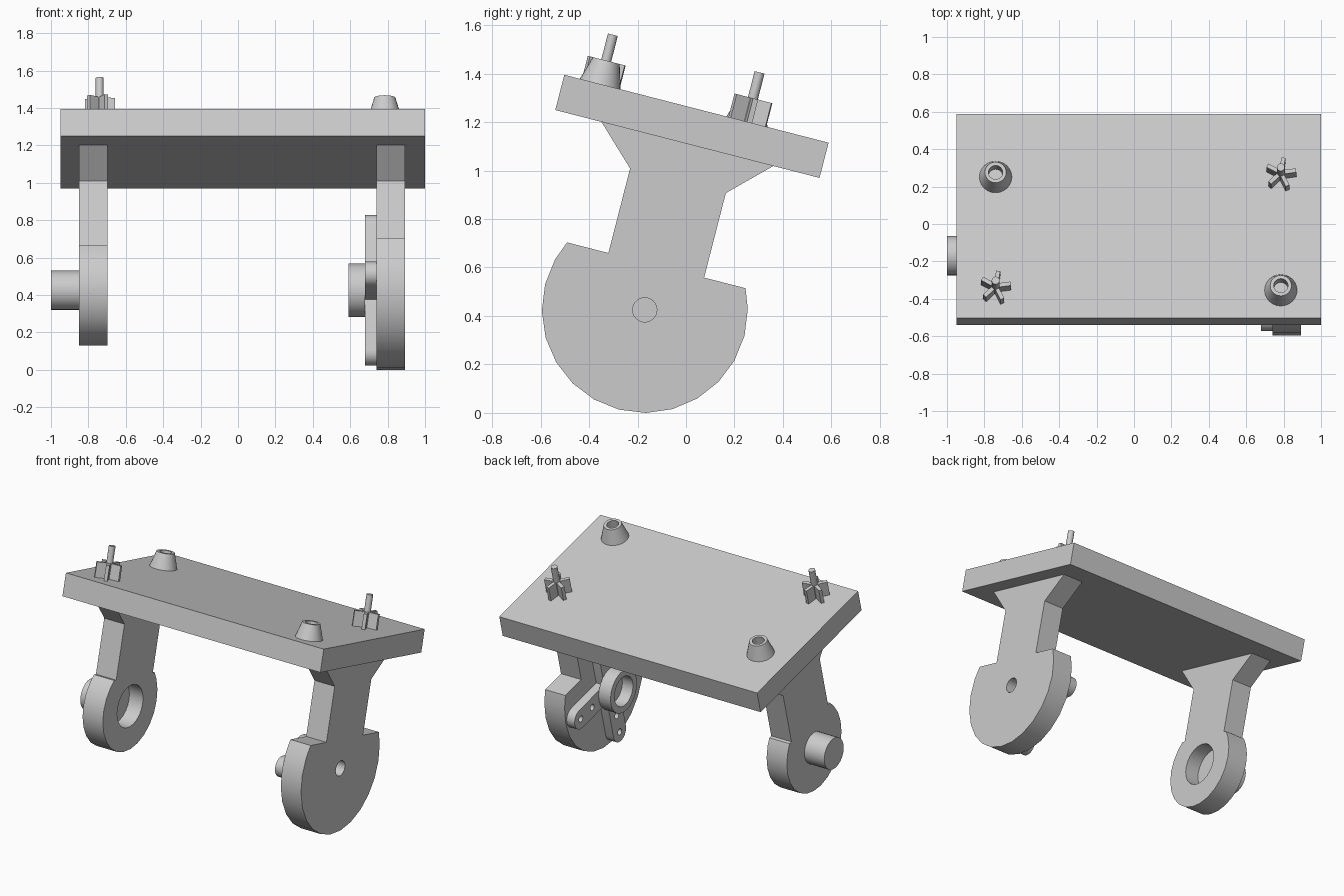
import bpy, bmesh
from math import sin, cos, asin, pi, radians
from mathutils import Matrix, Vector

cube = bpy.data.objects.get("Cube")
if cube:
    bpy.data.objects.remove(cube, do_unlink=True)

# Everything is laid out around the wheel axle, then tilted with the deck
TILT = Matrix.Translation((0, -0.17, 0.425)) @ Matrix.Rotation(radians(-14.4), 4, 'X')
ALONG_X = Matrix.Rotation(pi / 2, 4, 'Y')
SEGMENTS = 24
DECK_BOTTOM, DECK_TOP = 0.707, 0.857

grey = bpy.data.materials.new("plain grey")
grey.use_nodes = True
grey.diffuse_color = (0.6, 0.6, 0.6, 1)
grey.node_tree.nodes["Principled BSDF"].inputs["Base Color"].default_value = (0.6, 0.6, 0.6, 1)
parts = []


def finish(bm, name):
    bmesh.ops.recalc_face_normals(bm, faces=bm.faces)
    bm.transform(TILT)
    mesh = bpy.data.meshes.new(name)
    bm.to_mesh(mesh)
    bm.free()
    mesh.materials.append(grey)
    obj = bpy.data.objects.new(name, mesh)
    bpy.context.collection.objects.link(obj)
    parts.append(obj)
    return obj


def extrude(name, outline, x0, x1):
    """Prism from an outline in the side plane."""
    bm = bmesh.new()
    face = bm.faces.new([bm.verts.new((x0, v, w)) for v, w in outline])
    new = bmesh.ops.extrude_face_region(bm, geom=[face])["geom"]
    verts = [g for g in new if isinstance(g, bmesh.types.BMVert)]
    bmesh.ops.translate(bm, verts=verts, vec=(x1 - x0, 0, 0))
    return finish(bm, name)


def lathe(name, profile, matrix):
    """Spin a (radius, height) profile that starts and ends on the axis."""
    bm = bmesh.new()
    verts = [bm.verts.new((r, 0, h)) for r, h in profile]
    edges = [bm.edges.new(pair) for pair in zip(verts, verts[1:])]
    bmesh.ops.spin(bm, geom=verts + edges, cent=(0, 0, 0), axis=(0, 0, 1),
                   angle=2 * pi, steps=SEGMENTS)
    bmesh.ops.remove_doubles(bm, verts=bm.verts, dist=0.0005)
    bm.transform(matrix)
    return finish(bm, name)


def x_cylinder(name, radius, x0, x1, v=0, w=0):
    return lathe(name, [(0, x0), (radius, x0), (radius, x1), (0, x1)],
                 Matrix.Translation((0, v, w)) @ ALONG_X)


def cut(obj, cutter):
    """Subtract the cutter, then discard it."""
    mod = obj.modifiers.new("hole", 'BOOLEAN')
    mod.operation, mod.solver, mod.object = 'DIFFERENCE', 'EXACT', cutter
    cutter.hide_render = True
    graph = bpy.context.evaluated_depsgraph_get()
    mesh = bpy.data.meshes.new_from_object(obj.evaluated_get(graph))
    obj.modifiers.clear()
    obj.data = mesh
    parts.remove(cutter)
    bpy.data.objects.remove(cutter, do_unlink=True)


def leg_outline(radius, shoulder=0.19, neck=0.204, flare=0.366):
    """Round foot cut flat at the shoulder, straight neck, flared top."""
    start = asin(shoulder / radius)
    step = 2 * pi / SEGMENTS
    angles = [start] + [k * step for k in range(SEGMENTS, -SEGMENTS, -1)
                        if -pi - start + 0.02 < k * step < start - 0.02] + [-pi - start]
    foot = [(radius * cos(a), radius * sin(a)) for a in angles]
    return foot + [(-neck, shoulder), (-neck, 0.55), (-flare, DECK_BOTTOM),
                   (flare, DECK_BOTTOM), (neck, 0.55), (neck, shoulder)]


# Deck
extrude("deck", [(-0.563, DECK_BOTTOM), (0.563, DECK_BOTTOM),
                 (0.563, DECK_TOP), (-0.563, DECK_TOP)], -0.95, 1.0)

# Large leg with an axle hole
large_leg = extrude("large_leg", leg_outline(0.425), 0.74, 0.893)
cut(large_leg, x_cylinder("axle_cutter", 0.05, 0.7, 0.95))

# Small leg with a blind recess inside and a shaft outside
small_leg = extrude("small_leg", leg_outline(0.295), -0.85, -0.697)
cut(small_leg, x_cylinder("recess_cutter", 0.14, -0.8, -0.6))
x_cylinder("outer_shaft", 0.105, -1.0, -0.85)

# Four-armed horn on the inside of the large leg
half, reach = 0.068, 0.345
outline = []
for k in range(4):
    turn = Matrix.Rotation(k * pi / 2, 2)
    arm = [(half, -half)]
    arm += [(reach + half * cos(a), half * sin(a))
            for a in [-pi / 2 + i * pi / 10 for i in range(11)]]
    outline += [turn @ Vector(p) for p in arm]
horn = extrude("cross_horn", outline, 0.68, 0.74)
for k in range(4):
    for distance in (0.218, reach):
        a = k * pi / 2
        cut(horn, x_cylinder("screw_cutter", 0.021, 0.65, 0.78,
                             distance * cos(a), distance * sin(a)))
lathe("horn_collar", [(0, 0.68), (0.143, 0.68), (0.143, 0.59), (0.1, 0.59),
                      (0.1, 0.67), (0, 0.67)], ALONG_X)

# Hollow cones and finned pins on alternate deck corners
FRONT, BACK, RIGHT, LEFT = -0.41, 0.215, -0.74, 0.785
for label, x, v in (("front", LEFT, FRONT), ("back", RIGHT, BACK)):
    lathe(label + "_cone", [(0, 0), (0.087, 0), (0.057, 0.1), (0.038, 0.1),
                            (0.038, 0.02), (0, 0.02)],
          Matrix.Translation((x, v, DECK_TOP)))

for label, x, v in (("front", RIGHT, FRONT), ("back", LEFT, BACK)):
    place = Matrix.Translation((x, v, DECK_TOP))
    lathe(label + "_pin", [(0, 0), (0.021, 0), (0.021, 0.21), (0, 0.21)], place)
    bm = bmesh.new()
    for k in range(5):
        turn = Matrix.Rotation(radians(8 + 72 * k), 4, 'Z')
        size = Matrix.Diagonal((0.08, 0.022, 0.1, 1))
        bmesh.ops.create_cube(bm, size=1, matrix=place @ turn
                              @ Matrix.Translation((0.042, 0, 0.05)) @ size)
    finish(bm, label + "_pin_fins")

# Smooth the round walls and keep the edges crisp
bpy.ops.object.select_all(action='DESELECT')
for obj in parts:
    obj.select_set(True)
bpy.context.view_layer.objects.active = parts[0]
bpy.ops.object.shade_smooth_by_angle(angle=radians(30))
